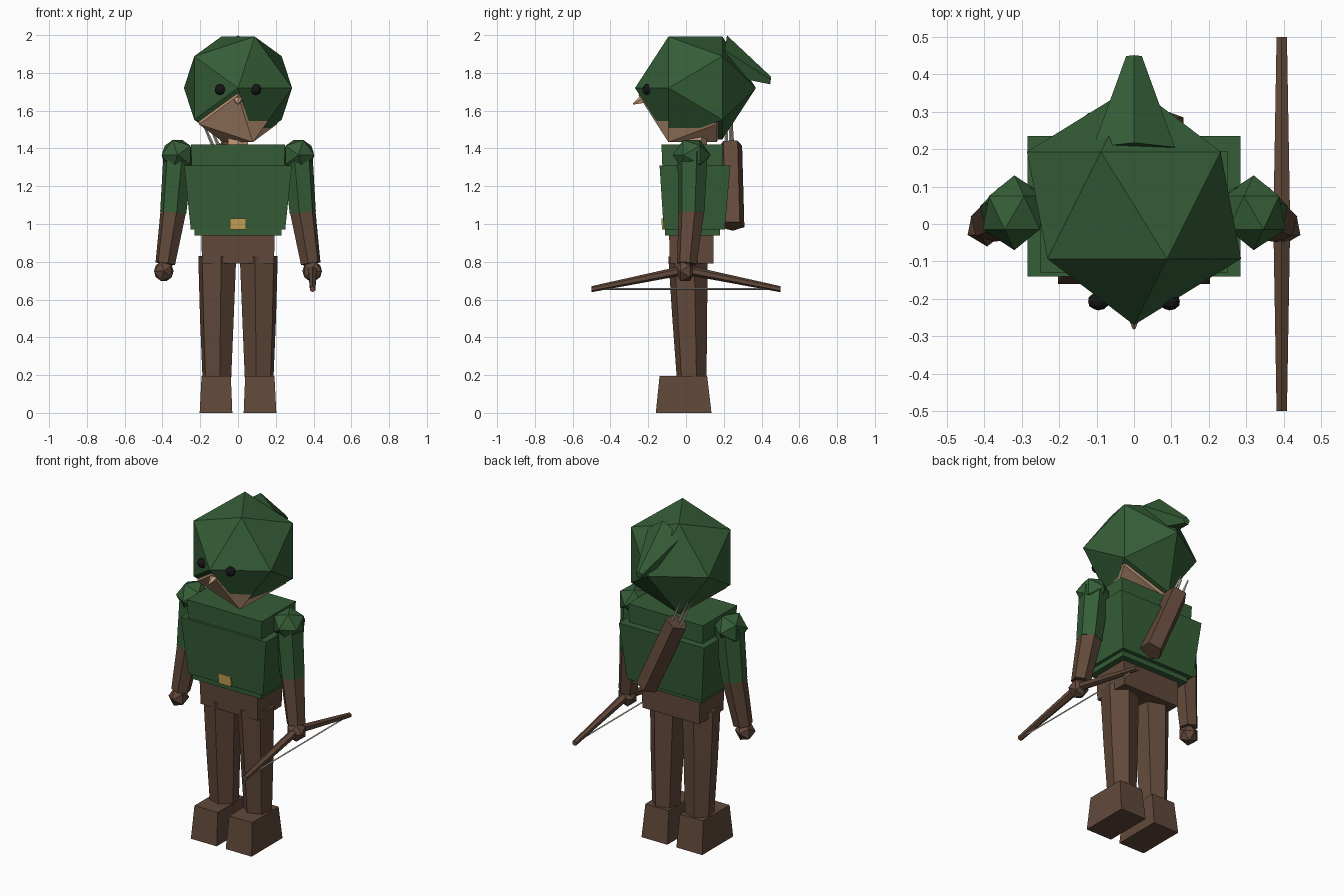
import bpy, bmesh, math
from mathutils import Vector, Matrix

if "Cube" in bpy.data.objects:
    bpy.data.objects.remove(bpy.data.objects["Cube"])


def material(name, rgb):
    m = bpy.data.materials.new(name)
    m.diffuse_color = (*rgb, 1)
    m.use_nodes = True
    m.node_tree.nodes["Principled BSDF"].inputs["Base Color"].default_value = m.diffuse_color
    return m


GREEN = material("forest green", (0.036, 0.112, 0.038))
BROWN = material("leather brown", (0.120, 0.066, 0.042))
SKIN = material("skin tan", (0.58, 0.35, 0.21))
BLACK = material("eye black", (0.008, 0.008, 0.009))
GOLD = material("buckle gold", (0.55, 0.36, 0.09))
PALE = material("string grey", (0.50, 0.47, 0.40))


def finish(bm, name, mat):
    bmesh.ops.recalc_face_normals(bm, faces=bm.faces)
    me = bpy.data.meshes.new(name)
    bm.to_mesh(me)
    bm.free()
    me.materials.append(mat)
    ob = bpy.data.objects.new(name, me)
    bpy.context.collection.objects.link(ob)
    return ob


def ico(name, center, scale, mat, sub=1):
    """Faceted ball whose pole points forward."""
    bm = bmesh.new()
    bmesh.ops.create_icosphere(bm, subdivisions=sub, radius=1)
    bmesh.ops.transform(bm, verts=bm.verts, matrix=Matrix.Rotation(math.pi / 2, 4, 'X'))
    bmesh.ops.scale(bm, verts=bm.verts, vec=scale)
    bmesh.ops.translate(bm, verts=bm.verts, vec=center)
    return finish(bm, name, mat)


def block(name, low, high, z0, z1, mat):
    """Tapered box; low and high are (x0, x1, y0, y1) at z0 and z1."""
    bm = bmesh.new()
    bmesh.ops.create_cube(bm, size=2)
    for v in bm.verts:
        r = high if v.co.z > 0 else low
        v.co = (r[1] if v.co.x > 0 else r[0],
                r[3] if v.co.y > 0 else r[2],
                z1 if v.co.z > 0 else z0)
    return finish(bm, name, mat)


def tube(name, points, radii, sides, mat, turn=0.0, axis=None):
    """Many-sided limb lofted through points, with rings square to the axis."""
    pts = [Vector(p) for p in points]
    d = Vector(axis) if axis else pts[-1] - pts[0]
    d.normalize()
    ref = Vector((0, 0, 1)) if abs(d.z) < 0.8 else Vector((0, 1, 0))
    u = (ref - d * ref.dot(d)).normalized()
    w = d.cross(u)
    bm = bmesh.new()
    rings = []
    for p, r in zip(pts, radii):
        angles = [turn + 2 * math.pi * i / sides for i in range(sides)]
        rings.append([bm.verts.new(p + r * (u * math.cos(a) + w * math.sin(a))) for a in angles])
    for a, b in zip(rings, rings[1:]):
        for i in range(sides):
            j = (i + 1) % sides
            bm.faces.new((a[i], a[j], b[j], b[i]))
    bm.faces.new(rings[0])
    bm.faces.new(rings[-1])
    return finish(bm, name, mat)


# Head, hood and face
ico("head", (0, 0.034, 1.68), (0.285, 0.285, 0.29), SKIN)
ico("hood", (0, 0.05, 1.72), (0.32, 0.32, 0.32), GREEN)
tube("hood_point", [(0, 0.20, 1.885), (0, 0.448, 1.757)], [0.115, 0.022], 5, GREEN,
     axis=(0, 1, -0.15))
tube("nose", [(0, -0.20, 1.672), (0, -0.28, 1.635)], [0.035, 0.004], 5, SKIN)
tube("neck", [(0, 0.05, 1.38), (0, 0.05, 1.52)], [0.062, 0.062], 6, SKIN)
for s in (-1, 1):
    ico("eye", (s * 0.095, -0.207, 1.712), (0.029, 0.024, 0.029), BLACK, 2)

# Torso
block("shirt", (-0.23, 0.23, -0.11, 0.18), (-0.25, 0.25, -0.13, 0.195), 0.94, 1.42, GREEN)
block("tunic", (-0.25, 0.25, -0.118, 0.205), (-0.285, 0.285, -0.14, 0.235), 0.97, 1.31, GREEN)
block("hips", (-0.19, 0.19, -0.085, 0.145), (-0.195, 0.195, -0.09, 0.145), 0.79, 0.96, BROWN)
block("buckle", (-0.042, 0.042, -0.127, -0.118), (-0.042, 0.042, -0.13, -0.121),
      0.97, 1.03, GOLD)

# Arms and legs, one of each per side
for s in (-1, 1):
    ico("shoulder", (s * 0.32, 0.03, 1.365), (s * 0.094, 0.1, 0.094), GREEN)
    tube("upper_arm", [(s * 0.315, 0.035, 1.38), (s * 0.343, 0.028, 1.06)],
         [0.082, 0.072], 6, GREEN, s * 0.25)
    tube("forearm", [(s * 0.343, 0.028, 1.065), (s * 0.385, 0.005, 0.79)],
         [0.070, 0.054], 6, BROWN, s * 0.25)
    ico("hand", (s * 0.393, -0.004, 0.75), (s * 0.058, 0.056, 0.06), BROWN)
    tube("leg", [(s * 0.11, 0.01, 0.83), (s * 0.112, 0.02, 0.5), (s * 0.112, 0.03, 0.18)],
         [0.106, 0.094, 0.08], 6, BROWN, s * 0.2)
    xb, xt = sorted((s * 0.03, s * 0.203)), sorted((s * 0.038, s * 0.193))
    block("boot", (*xb, -0.16, 0.135), (*xt, -0.14, 0.112), 0, 0.195, BROWN)

# Bow held flat in one hand, with its string
X = 0.395
for s in (-1, 1):
    tube("bow_limb", [(X, 0, 0.757), (X, s * 0.50, 0.655)], [0.026, 0.016], 6, BROWN,
         axis=(0, s, 0))
tube("bow_string", [(X, -0.495, 0.655), (X, 0.495, 0.655)], [0.005, 0.005], 4, PALE)

# Slanted quiver on the back, with arrows
bottom, top = Vector((0.085, 0.248, 0.99)), Vector((-0.105, 0.236, 1.42))
along = (top - bottom).normalized()
tube("quiver", [bottom, top], [0.064, 0.064], 5, BROWN, 0.3)
for dx, dy in ((-0.03, 0.0), (0.0, -0.02), (0.03, 0.01)):
    base = top + Vector((dx, dy, 0)) - along * 0.05
    tube("arrow", [base, base + along * 0.19], [0.011, 0.004], 4, PALE)
